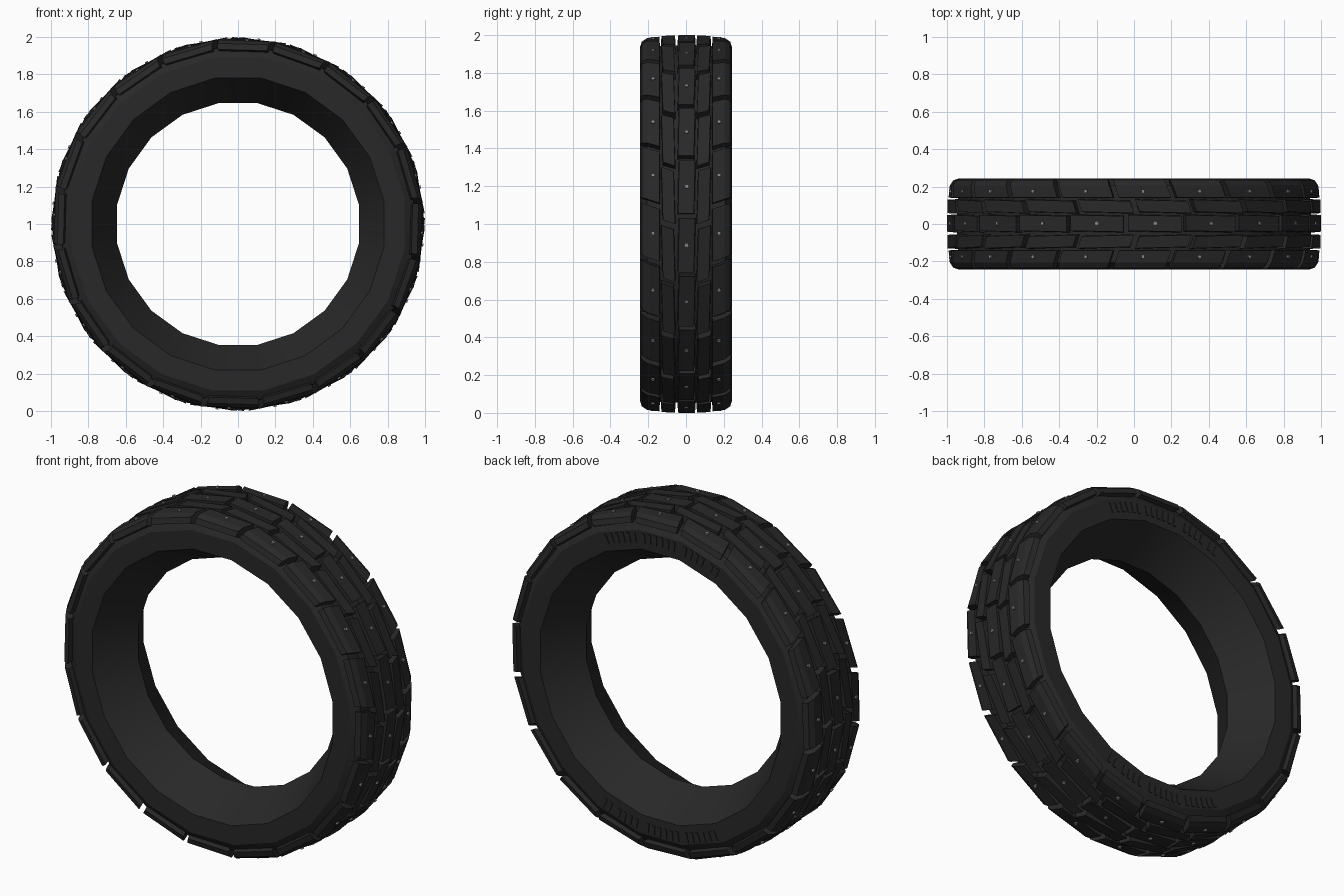
import bpy, bmesh
from math import radians, sin, cos, pi

cube = bpy.data.objects.get("Cube")
if cube:
    bpy.data.objects.remove(cube, do_unlink=True)

SIDES = 20
STEP = 360 / SIDES
CENTRE_ANGLE, MIDDLE_ANGLE, SHOULDER_ANGLE = 11.5, 7.0, 15.2
SLANT = 20  # degrees of sweep per unit of width


def material(name, rgb, roughness):
    mat = bpy.data.materials.new(name)
    mat.use_nodes = True
    colour = (*rgb, 1)
    mat.diffuse_color = colour
    shader = mat.node_tree.nodes["Principled BSDF"]
    shader.inputs["Base Color"].default_value = colour
    shader.inputs["Roughness"].default_value = roughness
    return mat


rubber = material("black rubber", (0.021, 0.021, 0.021), 0.8)
steel = material("stud grey", (0.25, 0.25, 0.25), 0.5)


def polar(radius, angle, y):
    a = radians(angle)
    return (radius * cos(a), y, 1 + radius * sin(a))


def finish(name, bm, mat, smooth_angle=25):
    bmesh.ops.recalc_face_normals(bm, faces=bm.faces)
    mesh = bpy.data.meshes.new(name)
    bm.to_mesh(mesh)
    bm.free()
    mesh.materials.append(mat)
    obj = bpy.data.objects.new(name, mesh)
    bpy.context.collection.objects.link(obj)
    bpy.ops.object.select_all(action="DESELECT")
    obj.select_set(True)
    bpy.context.view_layer.objects.active = obj
    bpy.ops.object.shade_smooth_by_angle(angle=radians(smooth_angle))
    return obj


def sweep(bm, section, angles, slant=0, drift=0, closed=False):
    """Sweep a (y, radius) section round the axle; open sweeps get caps."""
    rings = []
    for i, angle in enumerate(angles):
        rings.append([bm.verts.new(polar(r, angle + slant * abs(y), y + drift * i))
                      for y, r in section])
    pairs = list(zip(rings, rings[1:]))
    if closed:
        pairs.append((rings[-1], rings[0]))
    else:
        bm.faces.new(rings[0])
        bm.faces.new(rings[-1])
    count = len(section)
    for a, b in pairs:
        for i in range(count):
            j = (i + 1) % count
            bm.faces.new((a[i], a[j], b[j], b[i]))


def mirrored(section, side):
    return [(side * y, r) for y, r in section]


# Carcass: sidewalls, bevelled shoulders and a V-shaped bore
half = [(0.237, 0.79), (0.237, 0.9), (0.207, 0.95)]
profile = [(0, 0.655)] + half + [(0, 0.96)] + mirrored(half[::-1], -1)
bm = bmesh.new()
sweep(bm, profile, [STEP * (i + 0.5) for i in range(SIDES)], closed=True)
finish("tyre_body", bm, rubber)


# Tread rows
def tread_row(name, section, centre, half_angle, slant=0, drift=0):
    bm = bmesh.new()
    for i in range(SIDES):
        a = centre + i * STEP
        sweep(bm, section, (a - half_angle, a + half_angle), slant, drift)
    finish(name, bm, rubber)


centre_lug = [(-0.047, 0.93), (-0.042, 1), (0.042, 1), (0.047, 0.93)]
middle_lug = [(0.054, 0.93), (0.058, 0.998), (0.122, 0.996), (0.126, 0.93)]
shoulder_lug = [(0.137, 0.93), (0.141, 0.995), (0.205, 0.99),
                (0.234, 0.972), (0.244, 0.94), (0.2, 0.925)]

tread_row("centre_tread", centre_lug, CENTRE_ANGLE, 8.3, drift=0.006)
for side, word in ((1, "back"), (-1, "front")):
    tread_row(word + "_middle_tread", mirrored(middle_lug, side),
              MIDDLE_ANGLE, 8.2, SLANT, side * 0.008)
    tread_row(word + "_shoulder_tread", mirrored(shoulder_lug, side),
              SHOULDER_ANGLE - SLANT * 0.175, 8.1, SLANT)


# Small hexagonal studs set into the centre and shoulder lugs
def stud_row(name, y, centre, base, top):
    bm = bmesh.new()
    for i in range(SIDES):
        rings = []
        for radius in (base, top):
            rings.append([bm.verts.new(polar(
                radius, centre + i * STEP + 0.6 * sin(k * pi / 3),
                y + 0.0105 * cos(k * pi / 3))) for k in range(6)])
        bm.faces.new(rings[1])
        bm.faces.new(rings[0])
        for k in range(6):
            j = (k + 1) % 6
            bm.faces.new((rings[0][k], rings[0][j], rings[1][j], rings[1][k]))
    finish(name, bm, steel)


stud_row("centre_studs", 0.003, CENTRE_ANGLE, 0.97, 0.997)
stud_row("back_studs", 0.175, SHOULDER_ANGLE, 0.965, 0.99)
stud_row("front_studs", -0.175, SHOULDER_ANGLE, 0.965, 0.99)

# Groups of raised grip ribs on the back sidewall, at top and bottom
rib = [(0.23, 0.825), (0.242, 0.825), (0.242, 0.882), (0.23, 0.882)]
bm = bmesh.new()
for middle in (90, 270):
    for start, count in ((-25, 6), (-8, 6), (10, 4), (22, 2)):
        for k in range(count):
            a = middle + start + k * 2.6
            sweep(bm, rib, (a, a + 1.3))
finish("sidewall_ribs", bm, rubber)
